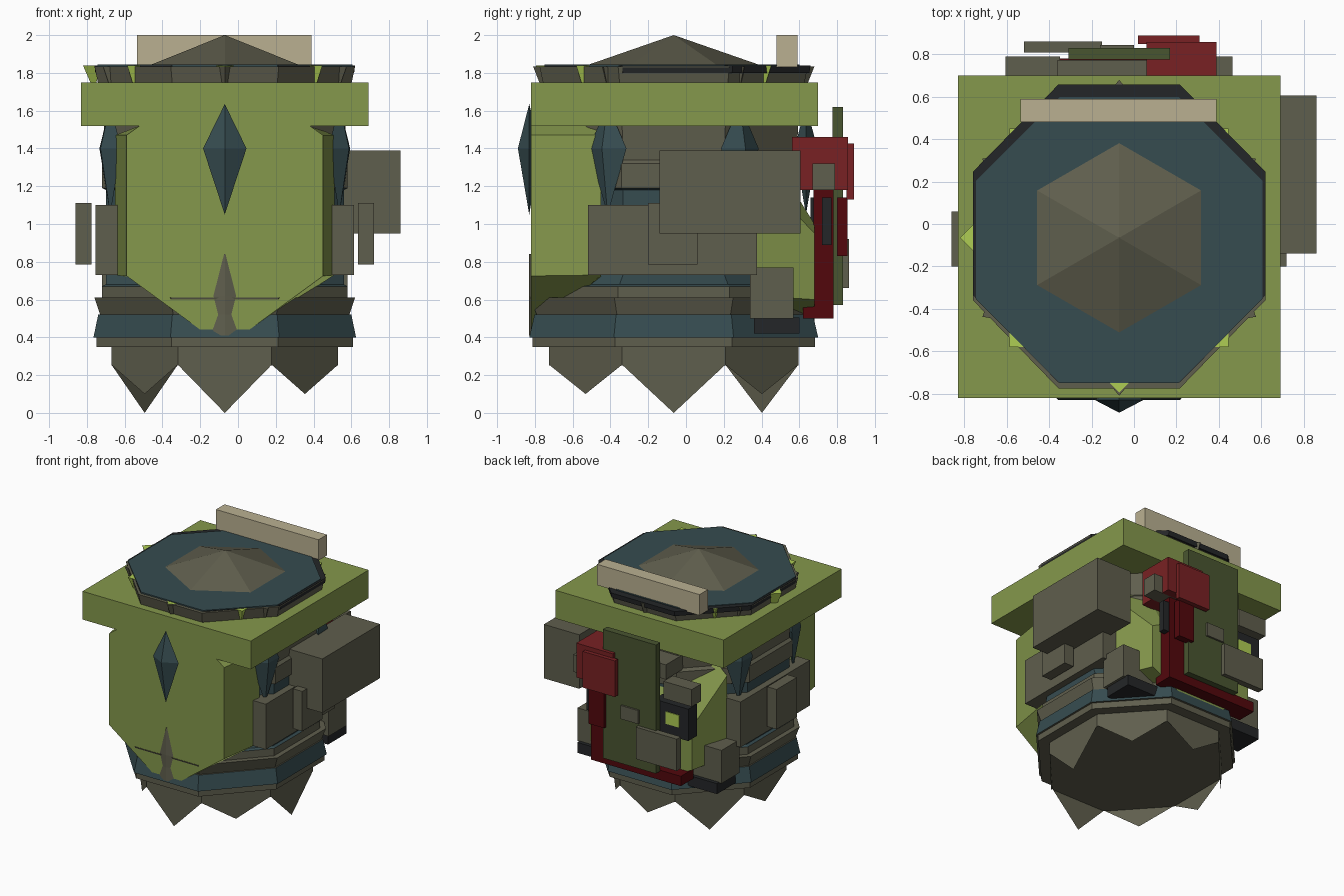
import bpy, bmesh, math
from mathutils import Matrix

if "Cube" in bpy.data.objects:
    bpy.data.objects.remove(bpy.data.objects["Cube"])

CX, CY = -0.07, -0.065          # axis of the tower


def mat(name, r, g, b):
    m = bpy.data.materials.new(name)
    m.diffuse_color = [(c / 255 / 12.92 if c < 11 else ((c / 255 + 0.055) / 1.055) ** 2.4)
                       for c in (r, g, b)] + [1]
    m.use_nodes = True
    m.node_tree.nodes["Principled BSDF"].inputs["Base Color"].default_value = m.diffuse_color
    return m


GREY = mat("stone grey", 95, 94, 77)
GREEN = mat("moss green", 133, 152, 76)
TEAL = mat("dark teal", 54, 76, 80)
LIME = mat("lime", 175, 205, 84)
BEIGE = mat("beige", 186, 176, 145)
RED = mat("red", 120, 33, 35)
DARK_RED = mat("dark red", 82, 7, 12)
OLIVE = mat("dark olive", 73, 85, 48)
BLACK = mat("near black", 36, 38, 40)


def make(name, verts, faces, *mats):
    me = bpy.data.meshes.new(name)
    me.from_pydata(verts, [], faces)
    bm = bmesh.new()
    bm.from_mesh(me)
    bmesh.ops.recalc_face_normals(bm, faces=bm.faces)
    bm.to_mesh(me)
    bm.free()
    for m in mats:
        me.materials.append(m)
    ob = bpy.data.objects.new(name, me)
    bpy.context.collection.objects.link(ob)
    return ob


def loft(name, rings, *mats):
    """Skin a stack of equal-length rings and cap both ends."""
    n = len(rings[0])
    verts = [v for r in rings for v in r]
    faces = [[k * n + i, k * n + (i + 1) % n, (k + 1) * n + (i + 1) % n, (k + 1) * n + i]
             for k in range(len(rings) - 1) for i in range(n)]
    faces += [list(range(n))[::-1], list(range(len(verts) - n, len(verts)))]
    return make(name, verts, faces, *mats)


def box(name, x, y, z, m):
    return loft(name, [[(x[0], y[0], h), (x[1], y[0], h), (x[1], y[1], h), (x[0], y[1], h)]
                       for h in z], m)


def octagon(apothem, z, sy=1.0, dy=0.0):
    r = apothem / math.cos(math.pi / 8)
    return [(CX + r * math.cos(math.pi / 8 + i * math.pi / 4),
             CY + dy + sy * r * math.sin(math.pi / 8 + i * math.pi / 4), z) for i in range(8)]


def turn(ob, angle):
    """Part drawn with +x pointing outwards, turned around the tower axis."""
    ob.data.transform(Matrix.Translation((CX, CY, 0)) @ Matrix.Rotation(math.radians(angle), 4, 'Z'))


def diamond(name, angle, r, depth, half, z, m):
    lo, mid, hi = z
    v = [(r, 0, mid), (r - depth, half, mid), (r - 2 * depth, 0, mid), (r - depth, -half, mid),
         (r - depth, 0, lo), (r - depth, 0, hi)]
    turn(make(name, v, [(i, (i + 1) % 4, t) for i in range(4) for t in (4, 5)], m), angle)


# Octagonal body, slightly deeper than wide low down, teal stripes picked by height
profile = [(.60, .25), (.60, .35), (.68, .35), (.68, .40), (.695, .40), (.67, .52), (.66, .52),
           (.69, .61), (.65, .61), (.65, .67), (.63, .68), (.63, .73), (.64, .74), (.64, 1.06),
           (.63, 1.07), (.63, 1.18), (.65, 1.19), (.65, 1.32), (.63, 1.34), (.64, 1.52),
           (.67, 1.74), (.69, 1.835)]
body = loft("tower_body", [octagon(a, z, 1.1 if z < .7 else 1.03) for a, z in profile], GREY, TEAL)
for p in body.data.polygons:
    if any(a < p.center.z < b for a, b in ((.41, .51), (.675, .735), (1.065, 1.185))):
        p.material_index = 1

# Flat hanging teeth under each octagon side
rim = octagon(.60, .255, 1.1)
for i in range(8):
    a, b = rim[i - 1], rim[i]
    tip = ((a[0] + b[0]) / 2, (a[1] + b[1]) / 2, 0.0 if i in (0, 3, 6) else 0.1)
    make("bottom_tooth", [a, b, tip], [(0, 2, 1)], GREY)

# Square slab near the top, crown rim, cap and roof
box("top_slab", (-.83, .69), (-.82, .70), (1.52, 1.75), GREEN)
loft("crown_rim", [octagon(.685, 1.80, 1.02, .02), octagon(.69, 1.84, 1.02, .02)], BLACK)
loft("crown_cap", [octagon(.675, 1.835, 1, -.01), octagon(.675, 1.845, 1, -.01)], TEAL)
hexa = [(CX + .455 * math.cos(math.radians(30 + 60 * i)),
         CY + .455 * math.sin(math.radians(30 + 60 * i)), 1.842) for i in range(6)]
make("roof_pyramid", hexa + [(CX, CY, 2.0)],
     [(i, (i + 1) % 6, 6) for i in range(6)] + [tuple(range(6))], GREY)
box("roof_board", (-.535, .39), (.48, .59), (1.83, 2.0), BEIGE)

# Six-fold ornaments: teal diamonds and grey crown corners
tri = [(0, 1, 2), (0, 1, 3), (1, 2, 3), (2, 0, 3)]
for a in range(30, 390, 60):
    r = .825 if a == 270 else .76
    diamond("teal_diamond", a, r, .06, .115, (1.05, 1.40, 1.635), TEAL)
    turn(make("crown_corner", [(.745, 0, 1.835), (.60, .12, 1.835), (.60, -.12, 1.835), (.66, 0, 1.62)],
              tri, GREY), a)

# Slim grey spike on the front shield
turn(loft("front_spike", [[(.765, 0, z), (.755, w, z), (.70, w, z), (.70, -w, z), (.755, -w, z)]
                          for w, z in ((.075, .41), (.035, .52), (.06, .62), (.004, .84))], GREY), 270)

# Lime points under the crown edge
for a, r in ((180, .75), (270, .73), (45, .73), (135, .73), (225, .73), (315, .73), (0, .68)):
    turn(make("lime_point", [(r, 0, 1.838), (r - .09, .09, 1.838), (r - .09, -.09, 1.838),
                             (r - .06, 0, 1.70)], tri, LIME), a)


def shield(y, half, tops, side, tip):
    """Shield outline: chamfered top corners and a V-shaped bottom."""
    pts = [(.075, tip), (half, side), (half, tops[0]), (half - tops[2], tops[1])]
    return [(CX + x, y, z) for x, z in pts] + [(CX - x, y, z) for x, z in reversed(pts)]


# Front and back armour shields
loft("front_shield", [shield(-.82, .52, (1.47, 1.52, .07), .725, .40),
                      shield(-.45, .58, (1.47, 1.52, .13), .73, .66)], GREEN)
loft("back_shield", [shield(.68, .46, (.95, 1.00, .10), .60, .42),
                     shield(.37, .56, (1.28, 1.50, .25), .62, .50)], GREEN)

# Side panels and back corner feet, mirrored across the axis
for s in (-1, 1):
    def span(a, b):
        return sorted((CX + s * a, CX + s * b))
    box("side_panel", span(.50, .685), (-.52, .375), (.73, 1.10), GREY)
    box("side_knob", span(.705, .79), (-.20, .06), (.785, 1.11), GREY)
    box("back_foot_block", span(.36, .65), (.34, .57), (.50, .77), GREY)
    box("back_foot_base", span(.34, .63), (.36, .60), (.42, .505), BLACK)
    box("back_clamp", span(.28, .535), (.67, .79), (1.18, 1.32), GREY)
box("right_crate", (.54, .86), (-.14, .605), (.95, 1.39), GREY)

# Back equipment: red frame, olive board, small boxes
box("red_box", (.06, .39), (.56, .858), (1.18, 1.46), RED)
box("red_cover", (.02, .31), (.85, .89), (1.13, 1.425), RED)
box("frame_post", (.16, .31), (.675, .78), (.50, 1.18), DARK_RED)
box("frame_rail", (-.50, .31), (.62, .78), (.50, .58), DARK_RED)
box("frame_pad", (.14, .28), (.80, .855), (.83, 1.14), DARK_RED)
box("olive_board", (-.31, .17), (.775, .83), (.57, 1.62), OLIVE)
box("board_backing", (-.36, .08), (.55, .774), (1.33, 1.45), GREY)
box("board_box", (-.52, -.15), (.81, .862), (.66, .92), GREY)
box("board_plate", (-.16, 0), (.825, .845), (.94, 1.05), GREY)
box("screen_case", (-.56, -.25), (.66, .77), (.88, 1.14), BLACK)
box("screen_glass", (-.48, -.36), (.765, .776), (.97, 1.07), LIME)
box("post_socket", (.31, .36), (.72, .77), (.89, 1.14), BLACK)
